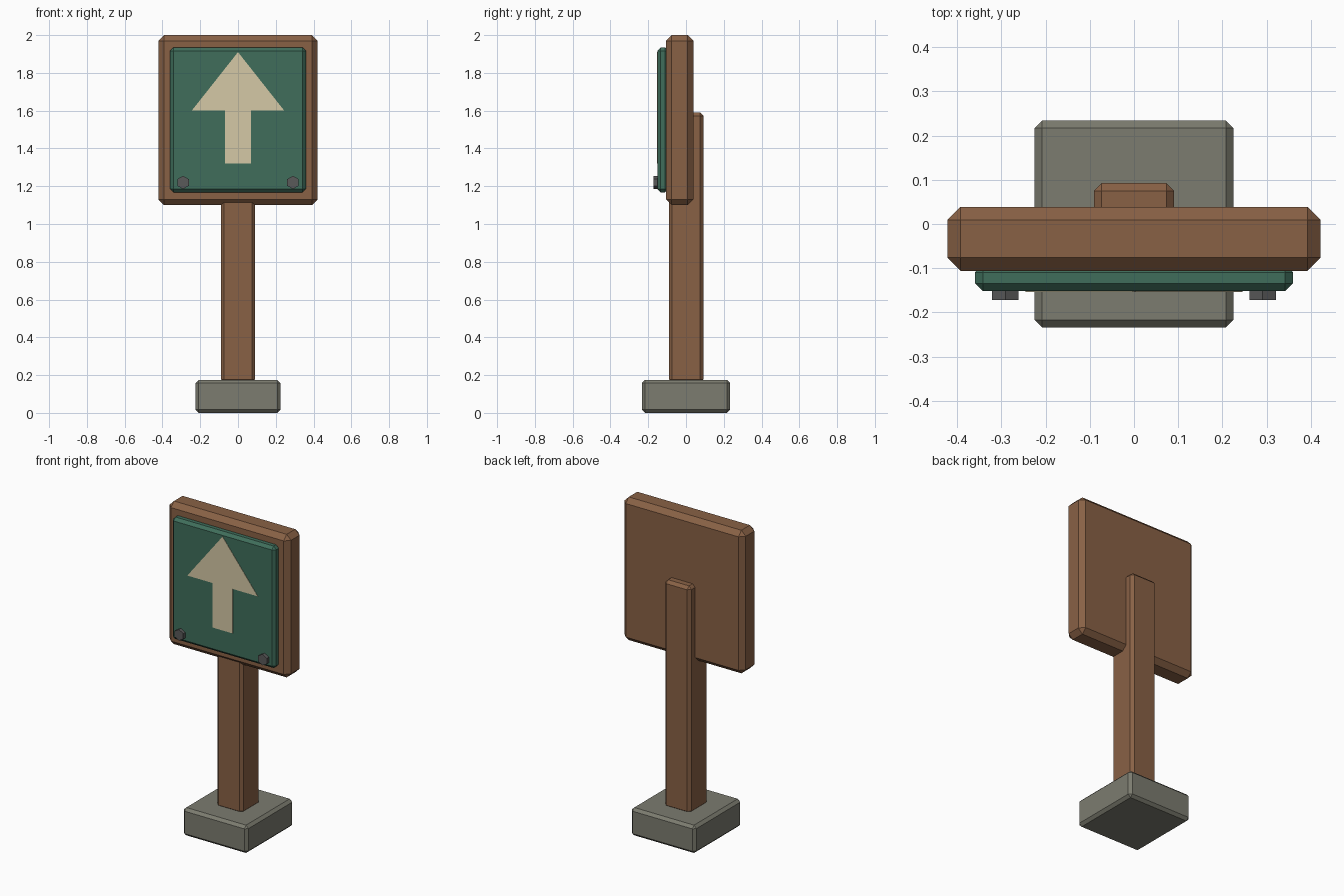
import bpy
import bmesh
from math import pi
from mathutils import Matrix

cube = bpy.data.objects.get("Cube")
if cube:
    bpy.data.objects.remove(cube, do_unlink=True)


def material(name, r, g, b):
    mat = bpy.data.materials.new(name)
    mat.use_nodes = True
    mat.diffuse_color = (r, g, b, 1)
    shader = next(n for n in mat.node_tree.nodes if n.type == "BSDF_PRINCIPLED")
    shader.inputs["Base Color"].default_value = (r, g, b, 1)
    shader.inputs["Roughness"].default_value = 0.8
    return mat


def add_object(name, bm, mat):
    bmesh.ops.recalc_face_normals(bm, faces=bm.faces)
    mesh = bpy.data.meshes.new(name)
    bm.to_mesh(mesh)
    bm.free()
    mesh.materials.append(mat)
    obj = bpy.data.objects.new(name, mesh)
    bpy.context.collection.objects.link(obj)
    return obj


def chamfered_box(name, half_x, y_range, z_range, chamfer, mat):
    """Box centred on x = 0 with a flat chamfer on every edge."""
    bm = bmesh.new()
    bmesh.ops.create_cube(bm, size=1)
    for v in bm.verts:
        v.co = (2 * half_x * v.co.x, y_range[v.co.y > 0], z_range[v.co.z > 0])
    obj = add_object(name, bm, mat)
    bevel = obj.modifiers.new("chamfer", "BEVEL")
    bevel.width = chamfer
    bevel.segments = 1
    bevel.limit_method = "NONE"
    return obj


wood = material("brown wood", 0.25, 0.12, 0.06)
green = material("green paint", 0.05, 0.155, 0.105)
cream = material("cream paint", 0.66, 0.58, 0.38)
stone = material("grey stone", 0.2, 0.2, 0.16)
metal = material("dark metal", 0.1, 0.1, 0.1)

# Base, post, board and face panel
chamfered_box("base", 0.225, (-0.234, 0.234), (0, 0.175), 0.017, stone)
chamfered_box("post", 0.091, (-0.091, 0.093), (0.16, 1.59), 0.018, wood)
chamfered_box("board", 0.422, (-0.106, 0.039), (1.1, 2), 0.03, wood)
chamfered_box("sign_panel", 0.36, (-0.152, -0.092), (1.168, 1.935), 0.018, green)

# Arrow plate: right half of the outline, mirrored
half = [(0, 1.91), (0.245, 1.6), (0.07, 1.6), (0.07, 1.32)]
outline = half + [(-x, z) for x, z in reversed(half[1:])]
bm = bmesh.new()
face = bm.faces.new([bm.verts.new((x, -0.15, z)) for x, z in outline])
front = bmesh.ops.extrude_face_region(bm, geom=[face])["geom"]
bmesh.ops.translate(bm, vec=(0, -0.004, 0),
                    verts=[g for g in front if isinstance(g, bmesh.types.BMVert)])
add_object("arrow", bm, cream)

# Hexagonal bolt heads with a corner pointing up
for side, x in (("left", 0.291), ("right", -0.291)):
    bm = bmesh.new()
    place = (Matrix.Translation((x, -0.157, 1.22))
             @ Matrix.Rotation(pi / 2, 4, "X"))
    bmesh.ops.create_cone(bm, cap_ends=True, segments=6, radius1=0.035,
                          radius2=0.035, depth=0.03, matrix=place)
    add_object(side + "_bolt", bm, metal)
